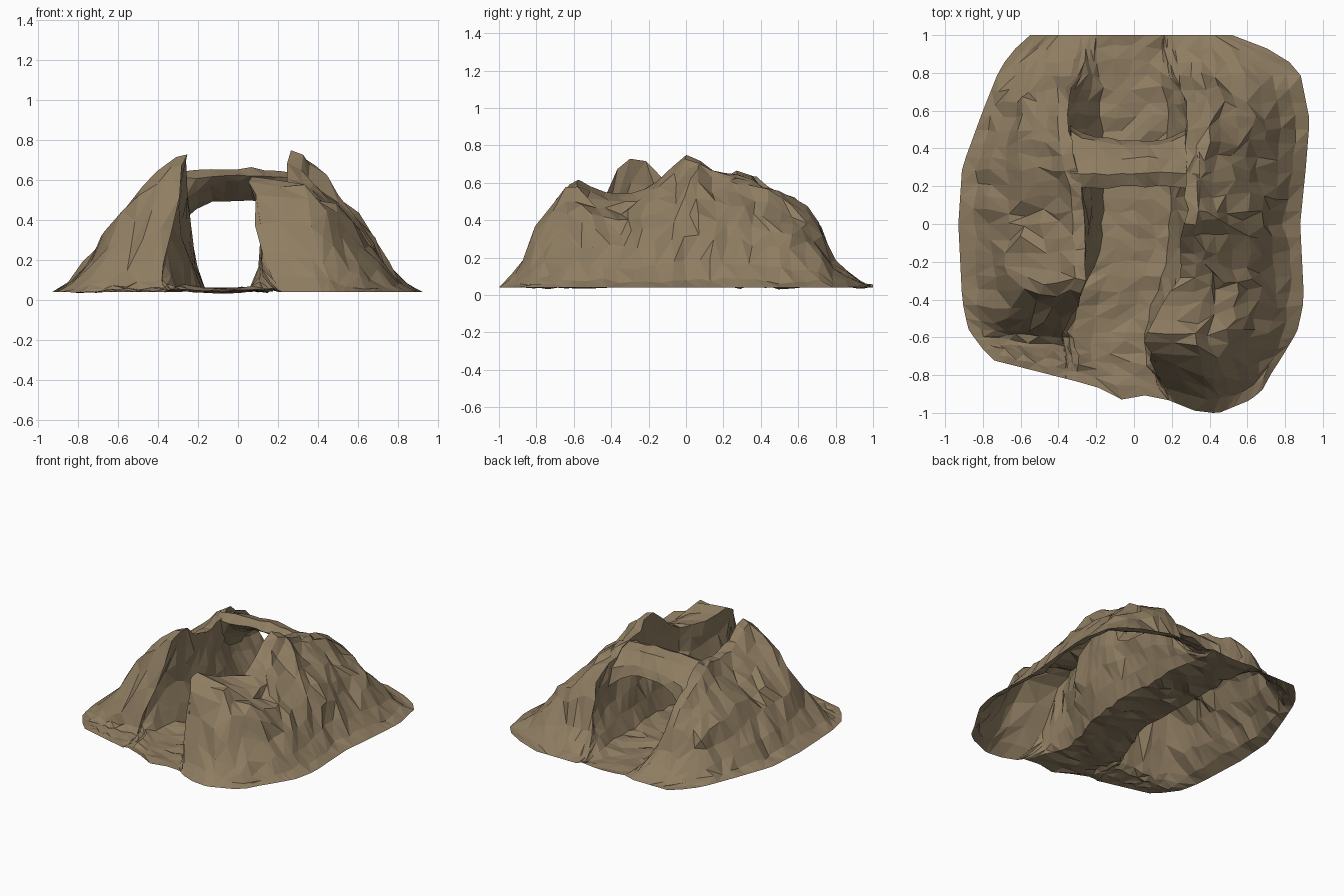
import bpy, bmesh, math, random
from mathutils import Vector, noise

if "Cube" in bpy.data.objects:
    bpy.data.objects.remove(bpy.data.objects["Cube"])

random.seed(7)

rock = bpy.data.materials.new("brown rock")
rock.diffuse_color = (0.275, 0.205, 0.122, 1)
rock.use_nodes = True
rock.node_tree.nodes["Principled BSDF"].inputs["Base Color"].default_value = rock.diffuse_color


def curve(keys, t):
    """Piecewise-linear value of a guide line."""
    if t <= keys[0][0]:
        return keys[0][1]
    for (a, va), (b, vb) in zip(keys, keys[1:]):
        if t <= b:
            return va + (vb - va) * (t - a) / (b - a)
    return keys[-1][1]


# Guide lines running front to back: outline, crests and canyon foot
EDGE_L = [(-1, -.74), (-.85, -.80), (-.6, -.87), (-.4, -.91), (0, -.93), (.3, -.91),
          (.6, -.80), (.8, -.72), (.9, -.66), (1, -.55)]
EDGE_R = [(-1, .68), (-.85, .78), (-.6, .86), (-.4, .90), (0, .88), (.3, .91),
          (.55, .93), (.8, .88), (.9, .78), (1, .52)]
FRONT = [(-.75, -.72), (-.2, -.86), (-.07, -.93), (.1, -.9), (.35, -1), (.45, -1),
         (.62, -.93), (.78, -.79)]
CREST_L_X = [(-1, -.36), (-.6, -.38), (-.33, -.25), (-.1, -.26), (.2, -.28), (.4, -.34),
             (.7, -.36), (1, -.28)]
CREST_L_Z = [(-1, .04), (-.7, .06), (-.6, .12), (-.5, .36), (-.33, .74), (-.24, .74), (-.12, .62),
             (.1, .60), (.3, .64), (.45, .58), (.6, .50), (.7, .40), (.78, .20), (.9, .08), (1, .04)]
CREST_R_X = [(-1, .22), (-.8, .10), (-.6, .05), (-.45, .13), (-.3, .25), (0, .27), (.3, .27),
             (.6, .28), (1, .2)]
CREST_R_Z = [(-1, .04), (-.9, .14), (-.8, .36), (-.68, .59), (-.58, .62), (-.4, .54), (-.27, .54),
             (-.12, .62), (.02, .76), (.12, .67), (.3, .64), (.45, .56), (.6, .50), (.7, .42),
             (.78, .20), (.9, .08), (1, .04)]
CREST_R_W = [(-1, .2), (-.7, .28), (-.5, .26), (-.25, .14), (0, .09), (.4, .1), (1, .15)]
FOOT_L = [(-1, -.31), (-.6, -.32), (-.4, -.28), (-.2, -.19), (.2, -.16), (.5, -.16), (1, -.2)]
FOOT_R = [(-1, .18), (-.8, .07), (-.6, .06), (-.4, .11), (-.1, .20), (.2, .19), (.5, .17), (1, .15)]
BULGE_L = [(-.7, .02), (-.4, .08), (-.1, .03), (.15, .03), (.4, .09), (.65, .06), (.8, 0)]
SLOPE = [(0, 0), (.14, .07), (.3, .25), (.5, .55), (.7, .75), (1, 1)]
BASE = .04
COLS = 7


def section(v):
    """One left-to-right cross-section as (x, z, roughness) points."""
    el, er = curve(EDGE_L, v), curve(EDGE_R, v)
    cl, zl = curve(CREST_L_X, v), curve(CREST_L_Z, v)
    cr, zr, w = curve(CREST_R_X, v), curve(CREST_R_Z, v), curve(CREST_R_W, v)
    fl, fr = curve(FOOT_L, v), curve(FOOT_R, v)
    bl, br = curve(BULGE_L, v), .05 * (zr > .3)
    zro = BASE + (zr - BASE) * .93
    pts = []
    for i in range(COLS):                                  # left outer slope
        s = i / COLS
        pts.append((el + (cl - .06 - el) * s, BASE + (zl - BASE) * .97 * curve(SLOPE, s), min(i, 1)))
    pts.append((cl - .06, BASE + (zl - BASE) * .98, .5))
    for i in range(5):                                     # left canyon wall, undercut
        s = i / 5
        pts.append((cl + (fl - cl) * s - bl * math.sin(math.pi * s), zl + (.055 - zl) * s, .6))
    for i in range(5):                                     # canyon floor
        u = abs(i / 2 - 1)
        pts.append((fl + (fr - fl) * i / 4, .045 + .012 * u * u, 1.2))
    for i in range(1, 6):                                  # right canyon wall
        s = i / 5
        pts.append((fr + (cr - fr) * s + br * math.sin(math.pi * s), .055 + (zr - .055) * s, .6))
    pts.append((cr + w * .5, zr * .98 + .02 * BASE, .7))   # right crest top
    for i in range(COLS + 1):                              # right outer slope
        s = 1 - i / COLS
        pts.append((er + (cr + w - er) * s, BASE + (zro - BASE) * curve(SLOPE, s), min(COLS - i, 1)))
    return pts


def rough(p, amount):
    """Broken-rock displacement: coherent lumps plus random jitter."""
    n = noise.noise_vector(p * 5.5) * .034
    j = Vector([random.uniform(-1, 1) for _ in range(3)]) * .02
    return p + (n + j) * amount


def skin(name, rows, closed=False):
    """Triangulated skin over rows of points, with random diagonals."""
    bm = bmesh.new()
    grid = [[bm.verts.new(p) for p in r] for r in rows]
    n = len(rows[0])
    for a, b in zip(grid, grid[1:]):
        for i in range(n if closed else n - 1):
            k = (i + 1) % n
            q = [a[i], a[k], b[k], b[i]]
            if random.random() < .5:
                q = q[1:] + q[:1]
            bm.faces.new((q[0], q[1], q[2]))
            bm.faces.new((q[0], q[2], q[3]))
    if closed:
        bmesh.ops.recalc_face_normals(bm, faces=bm.faces[:])
    me = bpy.data.meshes.new(name)
    bm.to_mesh(me)
    bm.free()
    me.materials.append(rock)
    ob = bpy.data.objects.new(name, me)
    bpy.context.collection.objects.link(ob)
    return ob


# Rocky hill with a canyon through it, an open shell like a terrain tile
N = 28
rows = []
for r in range(N + 1):
    v = -1 + 2 * r / N
    row = []
    for x, z, k in section(v):
        y = v
        if v < -.55:                                       # follow the uneven front outline
            y = -.55 + (v + .55) / .45 * (-.55 - curve(FRONT, x))
        if r in (0, N):
            k = 0
        p = rough(Vector((x, y, z)), k * min(1, .4 + z * 2))
        p.z = max(.01, min(p.z, .76))
        row.append(p)
    rows.append(row)
skin("rock_hill", rows)

# Rock bridge arching over the canyon, its ceiling dropping toward the back
rows = []
for i in range(11):
    s = i / 5 - 1
    x = s * .34
    e = abs(s) ** 3
    low = .16 * e                                          # ceiling curves down into the walls
    ring = [(.20 - .02 * e, .625), (.27, .655), (.35, .63), (.42 + .08 * e, .555 - .04 * e),
            (.44 + .08 * e, .50 - low), (.35, .53 - low), (.23, .595 - low)]
    rows.append([rough(Vector((x, y, z - .03 * e)), .35) for y, z in ring])
skin("rock_bridge", rows, closed=True)
